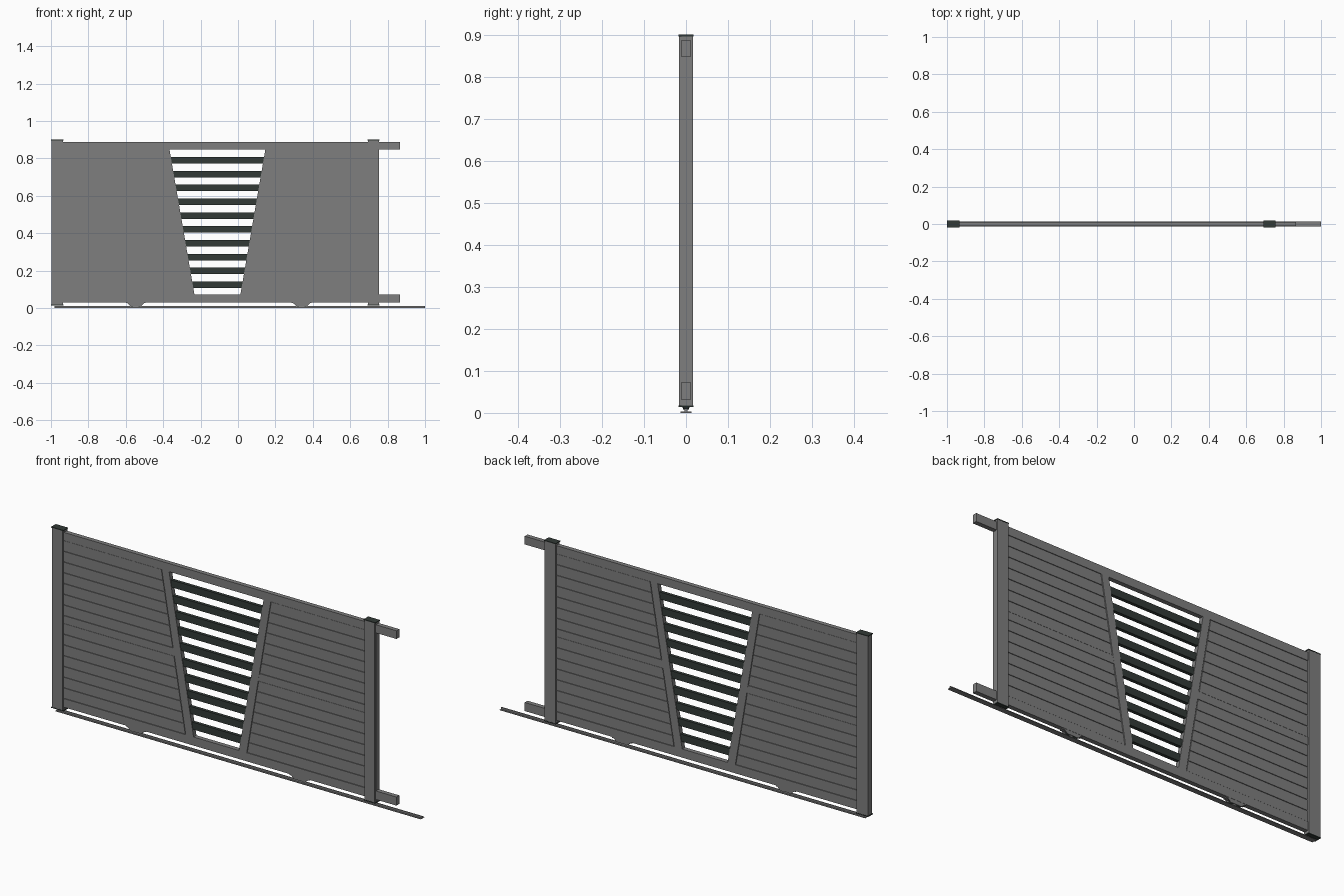
import bpy, bmesh, math
from mathutils import Matrix

if "Cube" in bpy.data.objects:
    bpy.data.objects.remove(bpy.data.objects["Cube"])


def material(name, rgb):
    m = bpy.data.materials.new(name)
    m.diffuse_color = (*rgb, 1)
    m.use_nodes = True
    m.node_tree.nodes["Principled BSDF"].inputs["Base Color"].default_value = m.diffuse_color
    return m


GREY = material("grey_metal", (0.21, 0.21, 0.21))
DARK = material("dark_metal", (0.032, 0.042, 0.037))


def finish(bm, name, mat):
    bmesh.ops.recalc_face_normals(bm, faces=bm.faces)
    me = bpy.data.meshes.new(name)
    bm.to_mesh(me)
    bm.free()
    me.materials.append(mat)
    ob = bpy.data.objects.new(name, me)
    bpy.context.collection.objects.link(ob)
    return ob


def prism(name, pts, lo, hi, axis, mat):
    """Extrude a closed profile: axis 'y' takes (x, z), 'z' takes (x, y), 'x' takes (y, z)."""
    place = {"y": lambda a, b, t: (a, t, b),
             "z": lambda a, b, t: (a, b, t),
             "x": lambda a, b, t: (t, a, b)}[axis]
    bm = bmesh.new()
    v0 = [bm.verts.new(place(a, b, lo)) for a, b in pts]
    v1 = [bm.verts.new(place(a, b, hi)) for a, b in pts]
    bm.faces.new(v0)
    bm.faces.new(v1[::-1])
    n = len(pts)
    for i in range(n):
        j = (i + 1) % n
        bm.faces.new((v0[i], v0[j], v1[j], v1[i]))
    return finish(bm, name, mat)


def box(name, x0, x1, y0, y1, z0, z1, mat):
    return prism(name, [(x0, z0), (x1, z0), (x1, z1), (x0, z1)], y0, y1, "y", mat)


def cylinder_y(name, x, z, r, depth, mat):
    bm = bmesh.new()
    bmesh.ops.create_cone(bm, cap_ends=True, segments=20, radius1=r, radius2=r, depth=depth,
                          matrix=Matrix.Translation((x, 0, z)) @ Matrix.Rotation(math.pi / 2, 4, "X"))
    return finish(bm, name, mat)


Z0, Z1 = 0.073, 0.847          # inside of the frame
CX = -0.11                     # axis of the tapered opening
LEFT, RIGHT = -0.935, 0.695    # inner faces of the posts
RAIL = 0.011                   # half depth of the frame


def spread(z, bottom, top):
    return bottom + (top - bottom) * (z - Z0) / (Z1 - Z0)


def inner(z):
    return spread(z, 0.123, 0.256)


def outer(z):
    return spread(z, 0.165, 0.295)


# posts with a stepped front edge, and dark end caps
for side, x0, x1 in (("left", -0.998, LEFT), ("right", RIGHT, 0.755)):
    s = 0.003
    profile = [(x0 + s, -0.017), (x1 - s, -0.017), (x1 - s, -0.011), (x1, -0.011),
               (x1, 0.017), (x0, 0.017), (x0, -0.011), (x0 + s, -0.011)]
    prism(side + "_post", profile, 0.018, 0.896, "z", GREY)
    for end, z0, z1 in (("bottom", 0.014, 0.018), ("top", 0.896, 0.9)):
        box(f"{side}_post_{end}_cap", x0 - 0.002, x1 + 0.002, -0.018, 0.018, z0, z1, DARK)

# long rails running past the right post
box("top_rail", LEFT, 0.866, -RAIL, RAIL, Z1, 0.887, GREY)
box("bottom_rail", LEFT, 0.866, -RAIL, RAIL, 0.031, Z0, GREY)

# sloping stiles and the side panels
for side, s, edge in (("left", -1, LEFT), ("right", 1, RIGHT)):
    def slanted(name, z0, z1, gap, depth):
        pts = [(edge, z0), (CX + s * (outer(z0) + gap), z0),
               (CX + s * (outer(z1) + gap), z1), (edge, z1)]
        return prism(name, pts, -depth, depth, "y", GREY)

    prism(side + "_stile", [(CX + s * inner(Z0), Z0), (CX + s * outer(Z0), Z0),
                            (CX + s * outer(Z1), Z1), (CX + s * inner(Z1), Z1)],
          -RAIL, RAIL, "y", GREY)
    slanted(side + "_panel_core", Z0, Z1, 0, 0.006)
    slanted(side + "_middle_rail", 0.441, 0.479, 0, 0.0105)
    for block, a, b in (("lower", Z0, 0.441), ("upper", 0.479, Z1)):
        h = (b - a) / 7
        for i in range(7):
            slanted(f"{side}_{block}_slat_{i + 1}", a + i * h + 0.0015,
                    a + (i + 1) * h - 0.0015, 0.004, 0.0095)

# dark open louvres between the stiles
for i in range(10):
    z = 0.125 + i * 0.0739
    a, b = z - 0.0175, z + 0.0175
    prism(f"dark_louvre_{i + 1}", [(CX - inner(a), a), (CX + inner(a), a),
                                   (CX + inner(b), b), (CX - inner(b), b)],
          -0.008, 0.008, "y", DARK)

# roller brackets with small wheels under the bottom rail
for n, x in (("left", -0.547), ("right", 0.34)):
    box(n + "_roller_plate", x - 0.053, x + 0.053, -0.010, 0.010, 0.026, 0.031, GREY)
    for side, y in (("front", -0.010), ("back", 0.008)):
        prism(f"{n}_roller_{side}_cheek", [(x - 0.046, 0.027), (x - 0.03, 0.012),
                                           (x + 0.03, 0.012), (x + 0.046, 0.027)],
              y, y + 0.002, "y", GREY)
    for k, dx in (("a", -0.02), ("b", 0.02)):
        cylinder_y(f"{n}_roller_wheel_{k}", x + dx, 0.0165, 0.0085, 0.014, DARK)

# ground track: flat base with a raised guide ridge
prism("ground_track", [(-0.013, 0), (0.013, 0), (0.013, 0.003), (0.004, 0.003),
                       (0.003, 0.010), (-0.003, 0.010), (-0.004, 0.003), (-0.013, 0.003)],
      -0.98, 1.0, "x", GREY)
